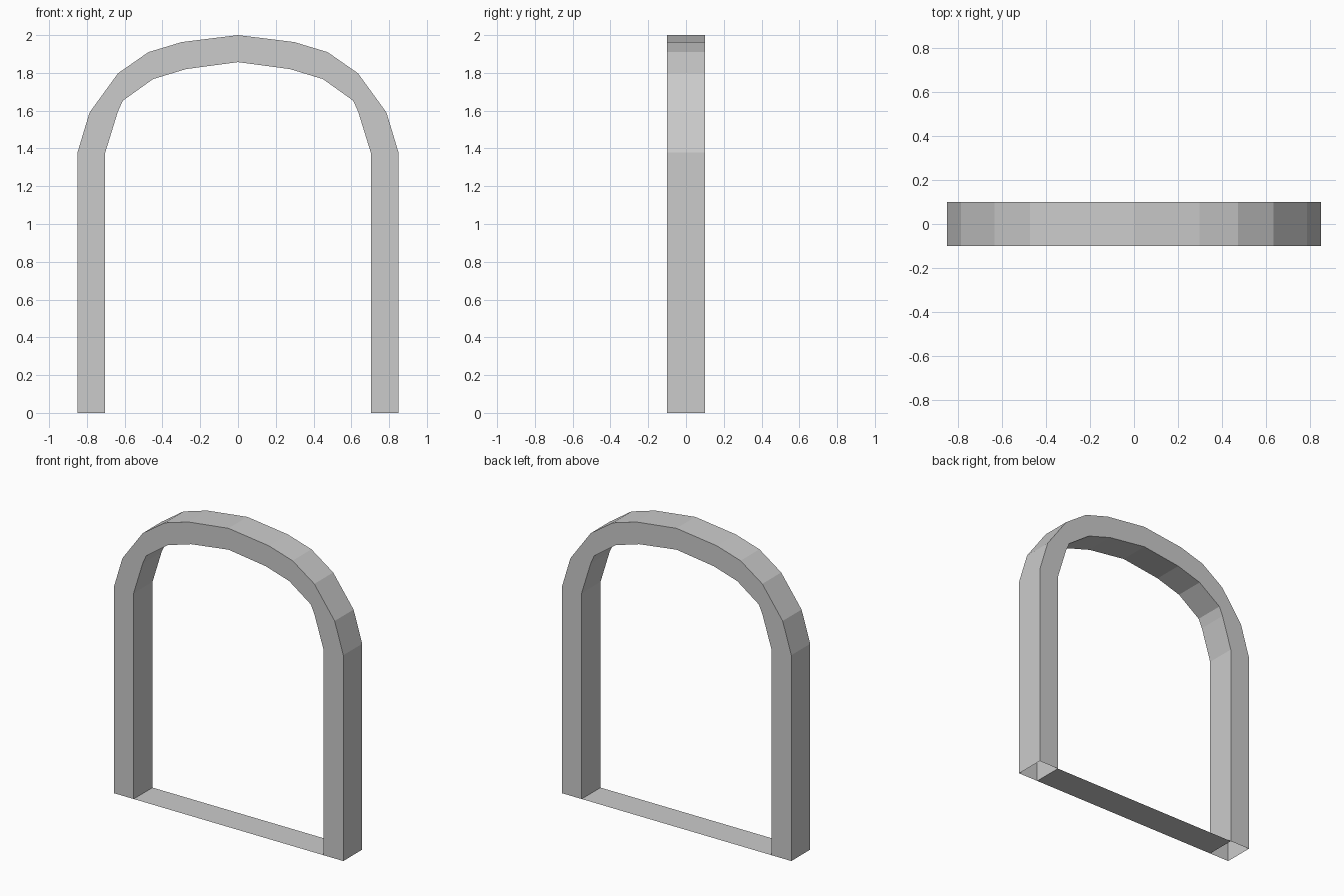
import bpy, bmesh

if "Cube" in bpy.data.objects:
    bpy.data.objects.remove(bpy.data.objects["Cube"])

DEPTH = 0.1  # half depth along y

# Right half of the arch profile (x, z), from floor to crown
OUTER = [(0.85, 0), (0.85, 1.378), (0.786, 1.59), (0.635, 1.798),
         (0.474, 1.91), (0.298, 1.963), (0, 2.0)]
INNER = [(0.703, 0), (0.703, 1.378), (0.636, 1.595), (0.61, 1.653),
         (0.45, 1.767), (0.276, 1.82), (0, 1.857)]


def mirrored(half):
    return half + [(-x, z) for x, z in reversed(half[:-1])]


def finish(name, bm):
    mesh = bpy.data.meshes.new(name)
    bm.to_mesh(mesh)
    bm.free()
    obj = bpy.data.objects.new(name, mesh)
    bpy.context.collection.objects.link(obj)
    return obj


# Arch frame: a rectangular section swept over the arch, feet left open
bm = bmesh.new()
rings = []
for (ox, oz), (ix, iz) in zip(mirrored(OUTER), mirrored(INNER)):
    section = [(ox, -DEPTH, oz), (ox, DEPTH, oz), (ix, DEPTH, iz), (ix, -DEPTH, iz)]
    rings.append([bm.verts.new(p) for p in section])
for a, b in zip(rings, rings[1:]):
    for i in range(4):
        j = (i + 1) % 4
        bm.faces.new((a[i], a[j], b[j], b[i]))
bmesh.ops.recalc_face_normals(bm, faces=bm.faces)
finish("arch_frame", bm)

# Threshold: thin flat strip on the floor between the legs
bm = bmesh.new()
w = INNER[0][0]
bm.faces.new([bm.verts.new((x, y, 0)) for x, y in
              [(-w, -DEPTH), (w, -DEPTH), (w, DEPTH), (-w, DEPTH)]])
finish("threshold", bm)
